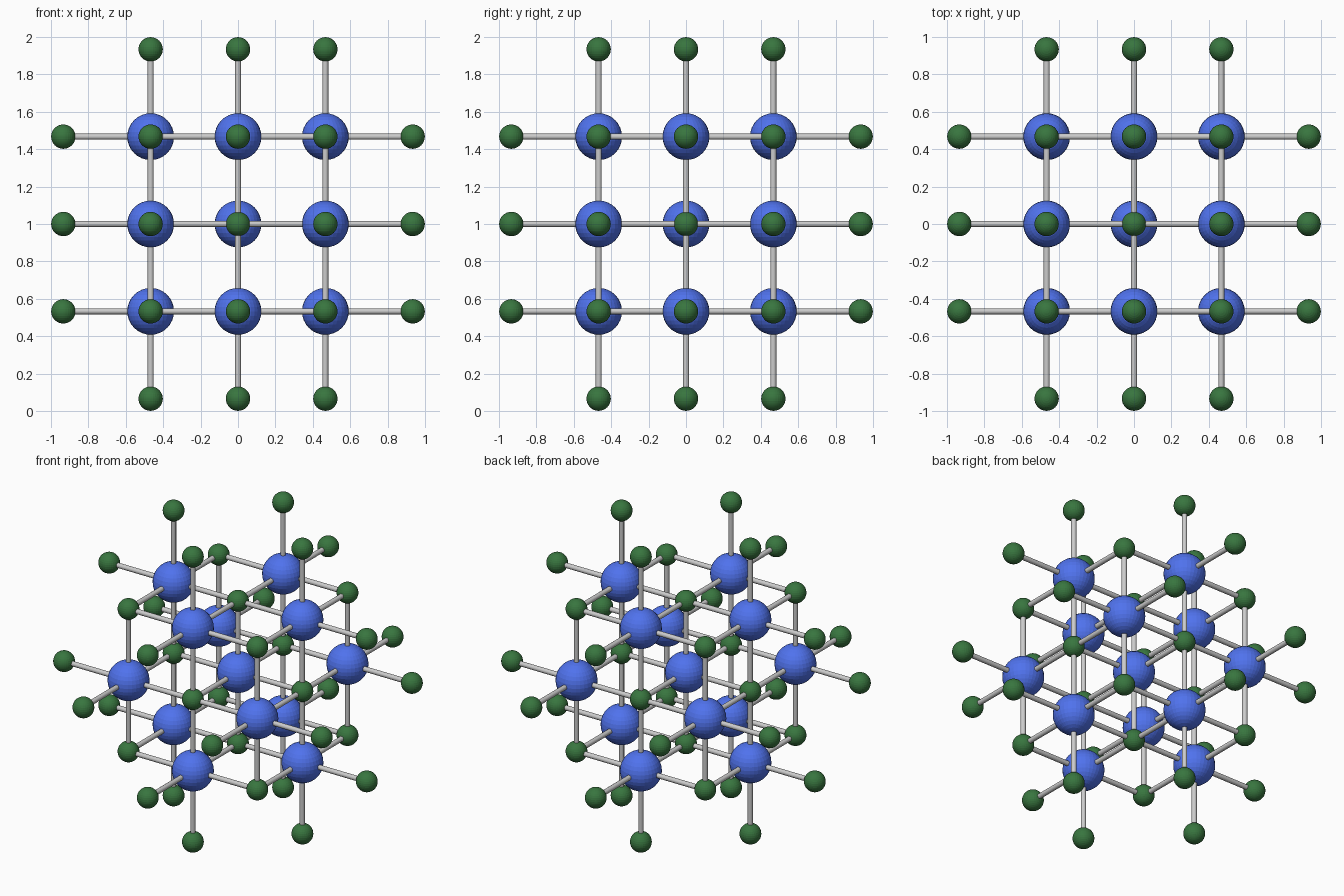
import bpy
from itertools import product
from mathutils import Vector

if "Cube" in bpy.data.objects:
    bpy.data.objects.remove(bpy.data.objects["Cube"])

STEP = 0.467          # lattice spacing
BIG_R, SMALL_R, ROD_R = 0.125, 0.065, 0.016
CENTRE = Vector((0, 0, 1))


def material(name, rgb):
    mat = bpy.data.materials.new(name)
    mat.diffuse_color = (*rgb, 1)
    mat.use_nodes = True
    mat.node_tree.nodes["Principled BSDF"].inputs["Base Color"].default_value = mat.diffuse_color
    return mat


def sphere_mesh(name, radius, mat):
    bpy.ops.mesh.primitive_uv_sphere_add(segments=32, ring_count=16, radius=radius)
    ob = bpy.context.object
    mesh = ob.data
    mesh.name = name
    mesh.materials.append(mat)
    bpy.data.objects.remove(ob)
    return mesh


def rod_mesh():
    bpy.ops.mesh.primitive_cylinder_add(vertices=16, radius=ROD_R, depth=STEP)
    ob = bpy.context.object
    mesh = ob.data
    mesh.name = "bond_rod"
    bpy.ops.object.shade_smooth_by_angle()
    bpy.data.objects.remove(ob)
    return mesh


def place(name, mesh, cell):
    ob = bpy.data.objects.new(name, mesh)
    ob.location = CENTRE + Vector(cell) * STEP
    bpy.context.collection.objects.link(ob)
    return ob


blue = sphere_mesh("large_ball", BIG_R, material("blue", (0.08, 0.17, 0.85)))
green = sphere_mesh("small_ball", SMALL_R, material("green", (0.04, 0.18, 0.05)))
rod = rod_mesh()

# Large balls: centre of the cube and the middle of each of its edges
large_cells = [c for c in product((-1, 0, 1), repeat=3) if sum(c) % 2 == 0]
directions = [Vector([s if i == axis else 0 for i in range(3)])
              for axis in range(3) for s in (-1, 1)]

# Every large ball is joined by six rods to its neighbouring small balls
small_cells = set()
for cell in large_cells:
    place("large_ball", blue, cell)
    for d in directions:
        bond = place("bond_rod", rod, Vector(cell) + d / 2)
        bond.rotation_euler = d.to_track_quat('Z', 'Y').to_euler()
        small_cells.add(tuple(int(v) for v in Vector(cell) + d))

for cell in sorted(small_cells):
    place("small_ball", green, cell)
